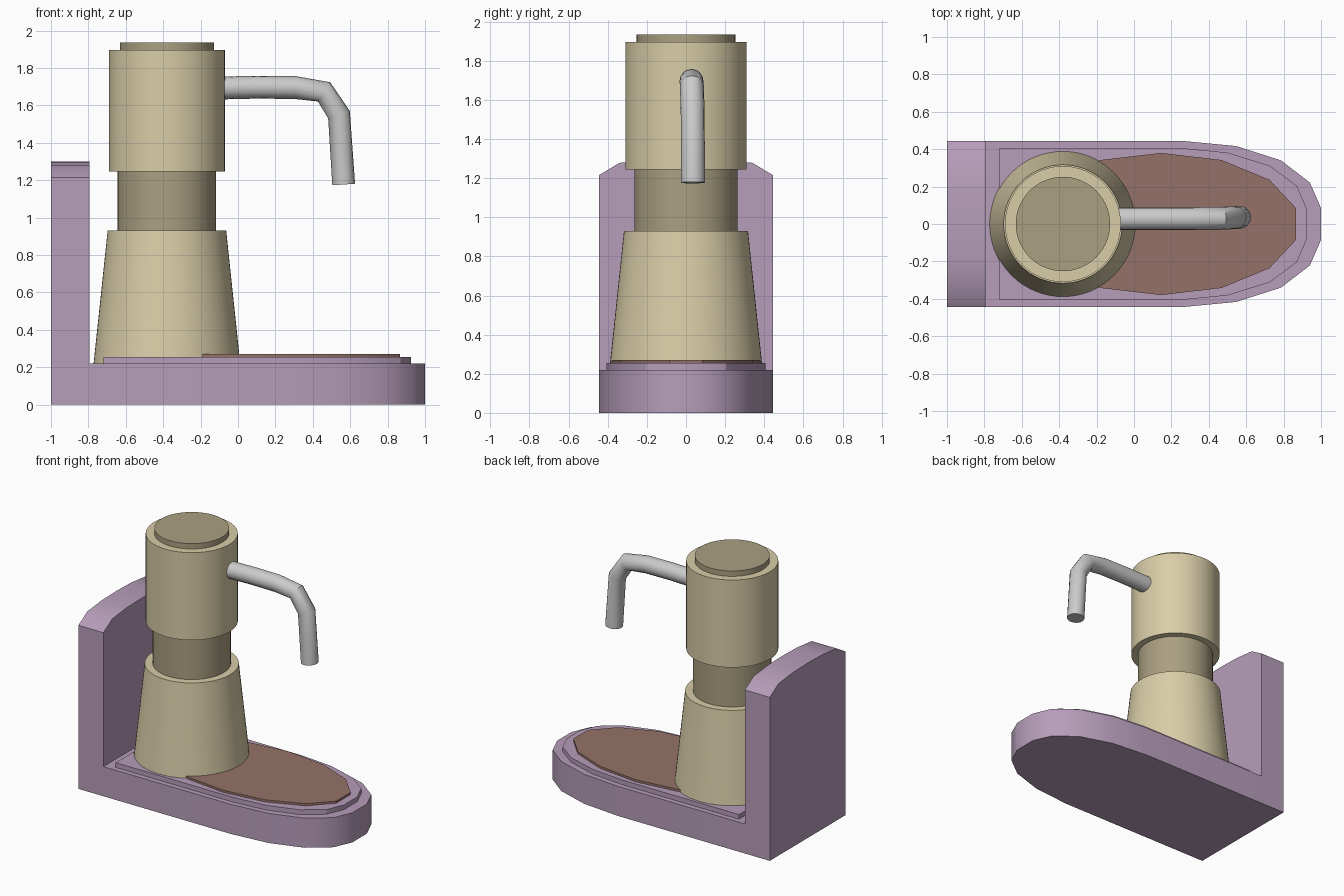
import bpy, bmesh, math
from mathutils import Vector

if "Cube" in bpy.data.objects:
    bpy.data.objects.remove(bpy.data.objects["Cube"])


def material(name, rgb):
    m = bpy.data.materials.new(name)
    m.diffuse_color = (*rgb, 1)
    m.use_nodes = True
    m.node_tree.nodes["Principled BSDF"].inputs["Base Color"].default_value = m.diffuse_color
    return m


MAUVE = material("mauve", (0.47, 0.34, 0.49))
CREAM = material("cream", (0.69, 0.61, 0.39))
TAUPE = material("taupe", (0.40, 0.35, 0.22))
BROWN = material("brown", (0.30, 0.17, 0.14))


def smooth(obj):
    bpy.ops.object.select_all(action='DESELECT')
    obj.select_set(True)
    bpy.context.view_layer.objects.active = obj
    bpy.ops.object.shade_smooth_by_angle(angle=math.radians(30))


def prism(name, outline, offset, mat):
    """Extrude a closed planar outline of 3D points by an offset."""
    bm = bmesh.new()
    face = bm.faces.new([bm.verts.new(p) for p in outline])
    ext = bmesh.ops.extrude_face_region(bm, geom=[face], use_keep_orig=True)
    verts = [g for g in ext["geom"] if isinstance(g, bmesh.types.BMVert)]
    bmesh.ops.translate(bm, vec=Vector(offset), verts=verts)
    bmesh.ops.recalc_face_normals(bm, faces=bm.faces)
    me = bpy.data.meshes.new(name)
    bm.to_mesh(me)
    bm.free()
    obj = bpy.data.objects.new(name, me)
    bpy.context.collection.objects.link(obj)
    me.materials.append(mat)
    smooth(obj)
    return obj


def mirrored(half):
    return half + [(x, -y) for x, y in reversed(half)]


def plate(name, half, z0, z1, mat):
    return prism(name, [(x, y, z0) for x, y in mirrored(half)], (0, 0, z1 - z0), mat)


# Base and raised rim, both rounded at the right end
plate("base", [(-0.795, 0.445), (0.25, 0.445), (0.545, 0.417), (0.786, 0.34),
               (0.94, 0.222), (1.0, 0.085)], 0, 0.22, MAUVE)
plate("base_rim", [(-0.72, 0.407), (0.24, 0.407), (0.50, 0.382), (0.725, 0.312),
                   (0.87, 0.205), (0.925, 0.078)], 0.22, 0.255, MAUVE)

# Back wall with a gently arched top
wall = [(0, 0.445), (1.215, 0.445), (1.278, 0.34), (1.296, 0.17)]
wall = [(-1, y, z) for z, y in mirrored(wall)]
wall.insert(4, (-1, 0, 1.30))
prism("back_wall", wall, (0.205, 0, 0), MAUVE)

# Oval drip mat with 14 sides
oval = [(0.145 + 0.74 * math.cos((i + 0.5) * math.tau / 14),
         0.38 * math.sin((i + 0.5) * math.tau / 14), 0.255) for i in range(14)]
prism("drip_mat", oval, (0, 0, 0.016), BROWN)


# Round body parts stacked on one axis
def column(name, r0, r1, z0, z1, mat):
    bpy.ops.mesh.primitive_cone_add(vertices=64, radius1=r0, radius2=r1, depth=z1 - z0,
                                    location=(-0.38, 0, (z0 + z1) / 2))
    obj = bpy.context.object
    obj.name = name
    obj.data.materials.append(mat)
    smooth(obj)


column("body_cone", 0.392, 0.317, 0.22, 0.93, CREAM)
column("neck", 0.263, 0.263, 0.93, 1.245, TAUPE)
column("head", 0.31, 0.31, 1.245, 1.895, CREAM)
column("head_cap", 0.252, 0.252, 1.895, 1.935, TAUPE)

# Bent spout
path = [(-0.12, 0.028, 1.692), (0.1, 0.028, 1.697), (0.305, 0.028, 1.695),
        (0.46, 0.03, 1.672), (0.54, 0.034, 1.55), (0.565, 0.036, 1.177)]
curve = bpy.data.curves.new("spout", 'CURVE')
curve.dimensions = '3D'
curve.bevel_depth = 0.061
curve.bevel_resolution = 6
curve.use_fill_caps = True
spline = curve.splines.new('POLY')
spline.points.add(len(path) - 1)
for pt, co in zip(spline.points, path):
    pt.co = (*co, 1)
spout = bpy.data.objects.new("spout", curve)
bpy.context.collection.objects.link(spout)
bpy.ops.object.select_all(action='DESELECT')
spout.select_set(True)
bpy.context.view_layer.objects.active = spout
bpy.ops.object.convert(target='MESH')
smooth(bpy.context.object)
